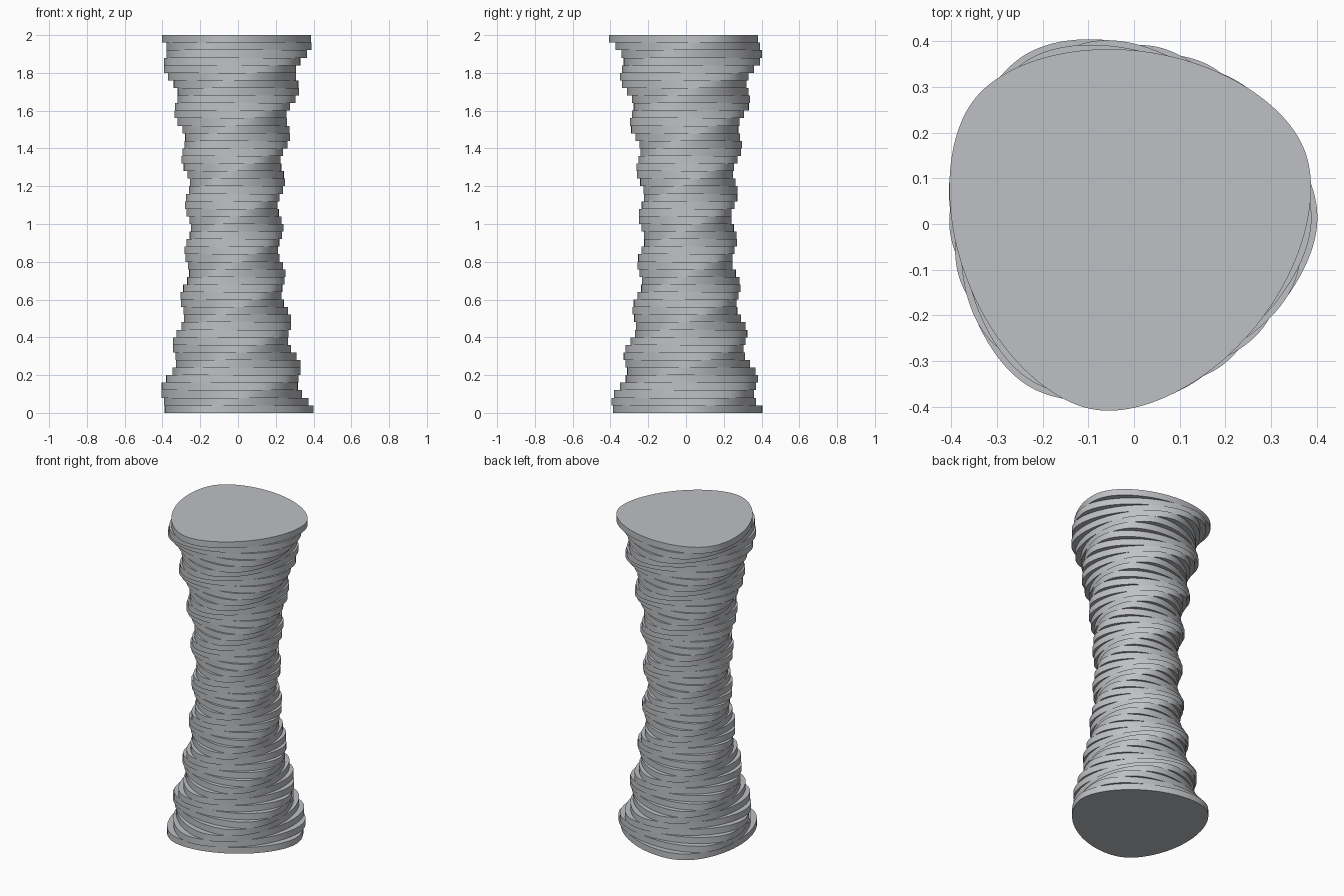
import bpy
import bmesh
from math import cos, sin, tau, radians

cube = bpy.data.objects.get("Cube")
if cube:
    bpy.data.objects.remove(cube, do_unlink=True)

SLABS = 50
THICKNESS = 2 / SLABS
TWIST = radians(20)      # turn from one slab to the next
START = radians(1)
AXIS = (-0.02, 0.01)     # the twist axis
SIDES = 120
BULGE = 0.065            # how far the three rounded corners stick out

grey = bpy.data.materials.new("plain grey")
grey.use_nodes = True
colour = (0.52, 0.53, 0.55, 1)
grey.diffuse_color = colour
grey.node_tree.nodes["Principled BSDF"].inputs["Base Color"].default_value = colour


def rounded_triangle(angle):
    """Point on a smooth convex three-cornered outline, corner reach 1."""
    reach = (1 + BULGE * cos(3 * angle)) / (1 + BULGE)
    slope = -3 * BULGE * sin(3 * angle) / (1 + BULGE)
    return (reach * cos(angle) - slope * sin(angle),
            reach * sin(angle) + slope * cos(angle))


# One slab: smooth wall, flat caps and crisp rims
bm = bmesh.new()
outline = [rounded_triangle(tau * k / SIDES) for k in range(SIDES)]
bottom = bm.faces.new([bm.verts.new((x, y, 0)) for x, y in outline])
lifted = bmesh.ops.extrude_face_region(bm, geom=[bottom], use_keep_orig=True)["geom"]
bmesh.ops.translate(bm, vec=(0, 0, THICKNESS),
                    verts=[g for g in lifted if isinstance(g, bmesh.types.BMVert)])
bmesh.ops.recalc_face_normals(bm, faces=bm.faces)
for face in bm.faces:
    face.smooth = len(face.verts) == 4
for edge in bm.edges:
    edge.smooth = all(f.smooth for f in edge.link_faces)
slab_mesh = bpy.data.meshes.new("slab")
bm.to_mesh(slab_mesh)
bm.free()
slab_mesh.materials.append(grey)

# Stack the slabs, turning each one and narrowing towards the waist
for i in range(SLABS):
    slab = bpy.data.objects.new(f"slab_{i + 1:02d}", slab_mesh)
    u = 2 * i / (SLABS - 1) - 1
    size = 0.26 + 0.161 * u * u
    slab.location = (*AXIS, i * THICKNESS)
    slab.rotation_euler.z = START + i * TWIST
    slab.scale = (size, size, 1)
    bpy.context.collection.objects.link(slab)
